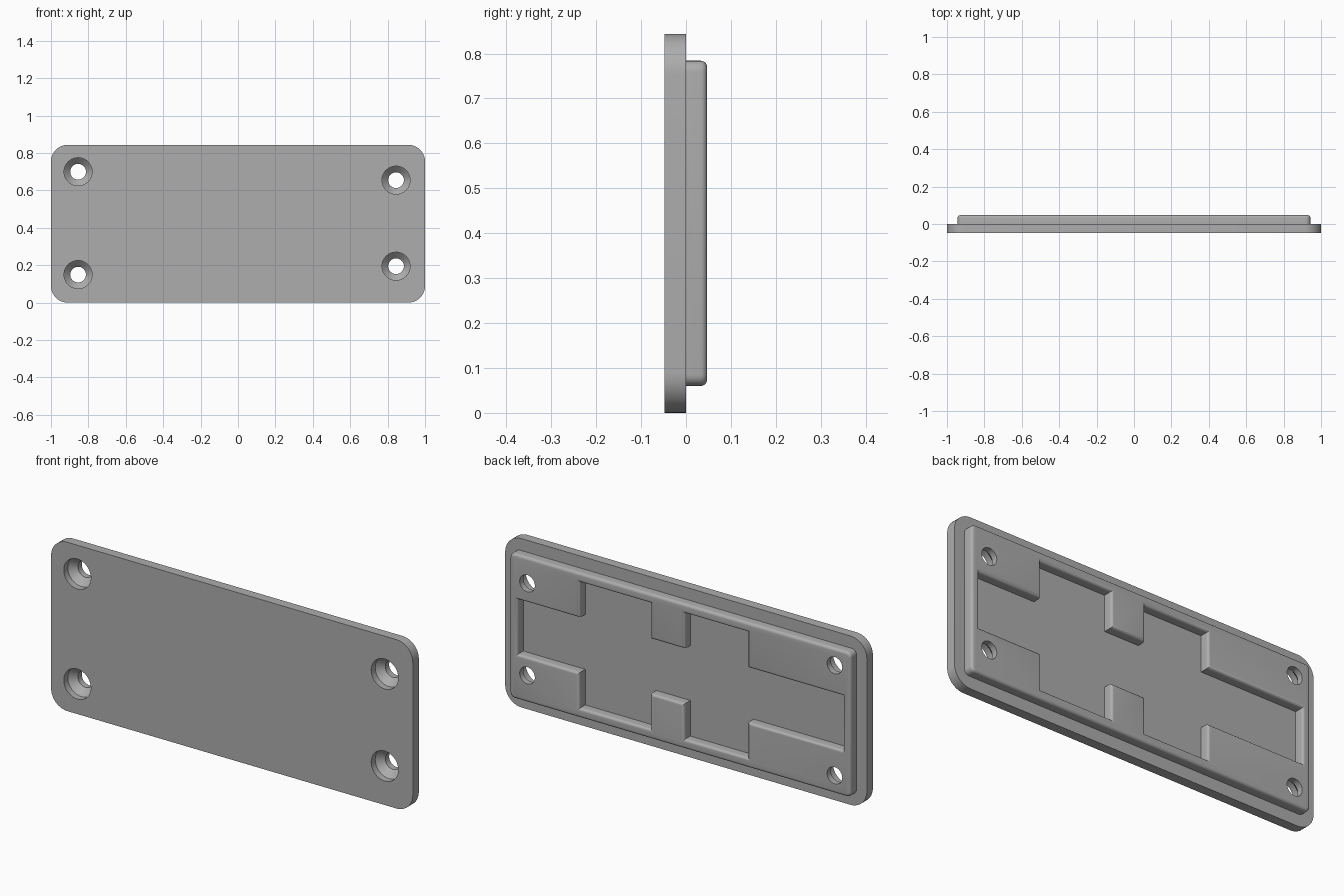
import bpy
import bmesh
from math import sin, cos, pi, radians
from mathutils import Vector

cube = bpy.data.objects.get("Cube")
if cube:
    bpy.data.objects.remove(cube)

MID_Z = 0.422       # height of the plate's centre line
BACK = 0.047        # rear face of the raised rim
FILLET = 0.014

grey = bpy.data.materials.new("plain_grey")
grey.use_nodes = True
colour = (0.42, 0.42, 0.42, 1)
grey.diffuse_color = colour
grey.node_tree.nodes["Principled BSDF"].inputs["Base Color"].default_value = colour


def rounded_rect(half_w, half_h, radius, steps=10):
    """Counter-clockwise outline around the plate centre."""
    points = []
    for i, (sx, sz) in enumerate([(1, 1), (-1, 1), (-1, -1), (1, -1)]):
        for k in range(steps + 1):
            a = (i + k / steps) * pi / 2
            points.append(Vector((sx * (half_w - radius) + radius * cos(a),
                                  sz * (half_h - radius) + radius * sin(a))))
    return points


def offset(points, dist):
    """Move a counter-clockwise outline inward by dist with mitred corners."""
    result = []
    for i, p in enumerate(points):
        d1 = (p - points[i - 1]).normalized()
        d2 = (points[(i + 1) % len(points)] - p).normalized()
        n1, n2 = Vector((-d1.y, d1.x)), Vector((-d2.y, d2.x))
        result.append(p + (n1 + n2) * dist / (1 + n1.dot(n2)))
    return result


def make_object(name, bm):
    bmesh.ops.recalc_face_normals(bm, faces=bm.faces)
    mesh = bpy.data.meshes.new(name)
    bm.to_mesh(mesh)
    bm.free()
    mesh.materials.append(grey)
    obj = bpy.data.objects.new(name, mesh)
    bpy.context.collection.objects.link(obj)
    return obj


def prism(name, outlines, levels):
    """Solid between outlines; each level is (y, inset from the outline)."""
    bm = bmesh.new()
    caps = [[], []]
    for outline, sign in outlines:
        rings = []
        for y, inset in levels:
            pts = offset(outline, sign * inset)
            rings.append([bm.verts.new((p.x, y, MID_Z + p.y)) for p in pts])
        count = len(outline)
        for low, high in zip(rings, rings[1:]):
            for i in range(count):
                j = (i + 1) % count
                bm.faces.new((low[i], low[j], high[j], high[i]))
        for cap, ring in zip(caps, (rings[0], rings[-1])):
            cap += [bm.edges.get((ring[i - 1], ring[i])) for i in range(count)]
    for cap in caps:
        bmesh.ops.triangle_fill(bm, edges=cap, use_beauty=True)
    return make_object(name, bm)


def lathe_cutter(x, z, profile, sides=40):
    """Stepped round cutter along y."""
    bm = bmesh.new()
    rings = [[bm.verts.new((x + r * cos(2 * pi * k / sides), y,
                            z + r * sin(2 * pi * k / sides)))
              for k in range(sides)] for y, r in profile]
    for low, high in zip(rings, rings[1:]):
        for i in range(sides):
            j = (i + 1) % sides
            bm.faces.new((low[i], low[j], high[j], high[i]))
    bm.faces.new(rings[0])
    bm.faces.new(rings[-1])
    return make_object("screw_hole_cutter", bm)


def combine(target, tool, operation):
    mod = target.modifiers.new(operation.lower(), 'BOOLEAN')
    mod.operation = operation
    mod.solver = 'EXACT'
    mod.object = tool
    bpy.context.view_layer.objects.active = target
    bpy.ops.object.modifier_apply(modifier=mod.name)
    bpy.data.objects.remove(tool)


# Front plate
plate = prism("cover_plate", [(rounded_rect(1, MID_Z, 0.09), 1)],
              [(-0.048, 0), (0, 0)])

# Pocket outline: narrow end arms, two tall bays, a pair of tabs between
NARROW, TALL = 0.137, 0.315
steps = [(0.9, NARROW), (0.557, TALL), (0.164, NARROW), (-0.024, TALL),
         (-0.373, NARROW), (-0.9, None)]
upper = []
for (x0, h), (x1, _) in zip(steps, steps[1:]):
    upper += [Vector((x0, h)), Vector((x1, h))]
pocket = upper + [Vector((p.x, -p.y)) for p in reversed(upper)]

# Raised rear body, its rear edges rounded inside and out
levels = [(-0.01, 0)]
for k in range(6):
    a = k / 5 * pi / 2
    levels.append((BACK - FILLET * (1 - sin(a)), FILLET * (1 - cos(a))))
body = prism("raised_back", [(rounded_rect(0.943, 0.362, 0.025, 6), 1),
                             (pocket, -1)], levels)
combine(plate, body, 'UNION')

# Recessed, countersunk screw holes
hole_profile = [(-0.06, 0.075), (-0.016, 0.075), (0.017, 0.042), (0.06, 0.042)]
for x, spread in [(-0.855, 0.275), (0.845, 0.23)]:
    for side in (-1, 1):
        cutter = lathe_cutter(x, MID_Z + 0.003 + side * spread, hole_profile)
        combine(plate, cutter, 'DIFFERENCE')

# Smooth the curved walls, keep the edges crisp
bpy.ops.object.select_all(action='DESELECT')
plate.select_set(True)
bpy.context.view_layer.objects.active = plate
bpy.ops.object.shade_smooth_by_angle(angle=radians(30))
